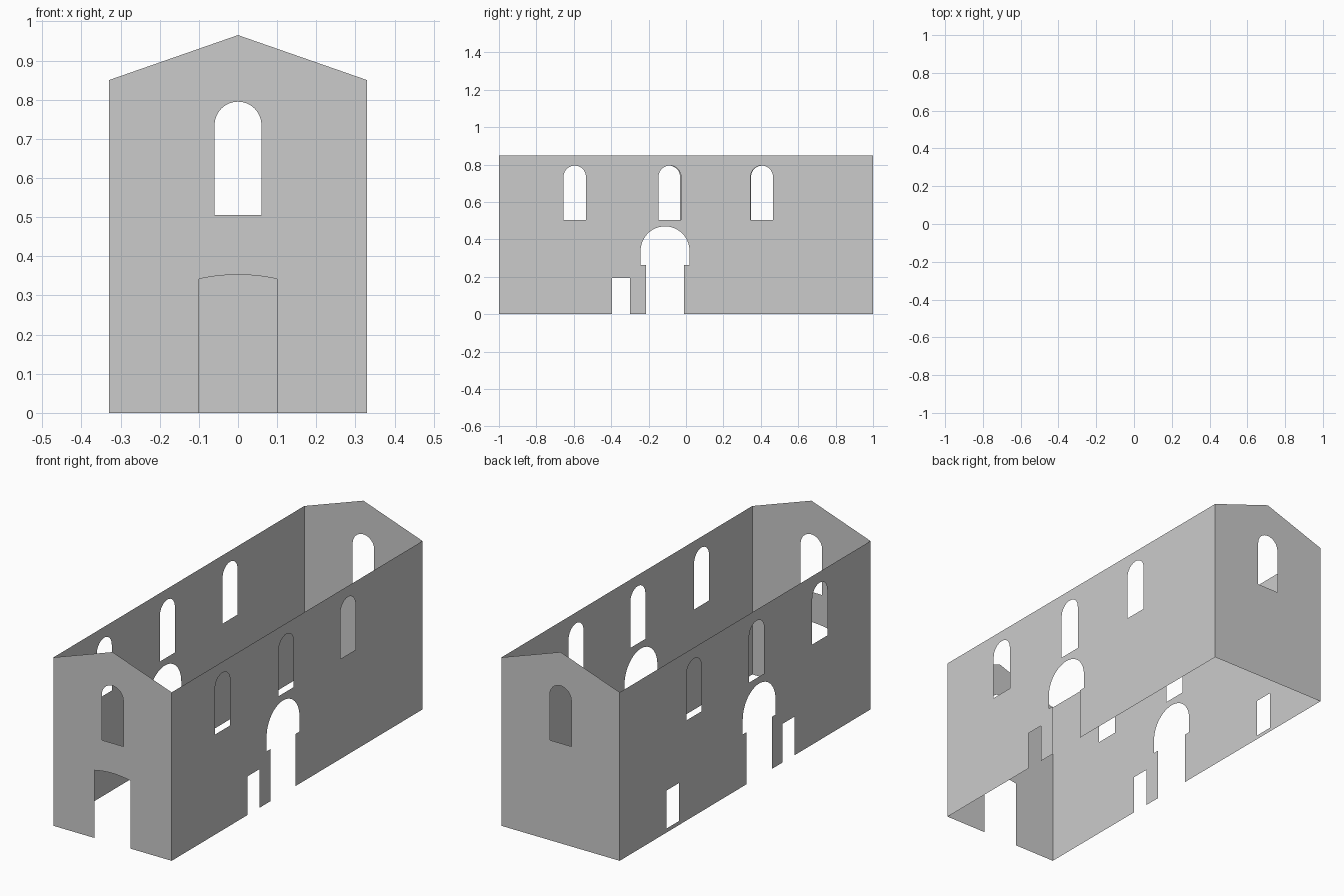
import bpy, bmesh
from math import sin, cos, pi
from mathutils import Vector

if "Cube" in bpy.data.objects:
    bpy.data.objects.remove(bpy.data.objects["Cube"])

W, L, EAVE, RIDGE = 0.33, 1.0, 0.85, 0.965


def arch(c, half, spring, rise, n=16):
    """Arched edge from left to right."""
    return [(c - half * cos(pi * i / n), spring + rise * sin(pi * i / n)) for i in range(n + 1)]


def window(c):
    return [(c - 0.06, 0.505)] + arch(c, 0.06, 0.735, 0.06) + [(c + 0.06, 0.505)]


def rect(a, b, z0, z1):
    return [(a, z0), (a, z1), (b, z1), (b, z0)]


def wall(name, outline, holes, place, normal):
    """Thin flat wall filled between its outline and the holes."""
    bm = bmesh.new()
    for loop in [outline] + holes:
        vs = [bm.verts.new(place(u, z)) for u, z in loop]
        for i, v in enumerate(vs):
            bm.edges.new((v, vs[(i + 1) % len(vs)]))
    bmesh.ops.triangle_fill(bm, use_beauty=True, use_dissolve=False,
                            edges=bm.edges[:], normal=Vector(normal))
    bm.normal_update()
    for f in bm.faces:
        if f.normal.dot(Vector(normal)) < 0:
            f.normal_flip()
    me = bpy.data.meshes.new(name)
    bm.to_mesh(me)
    bm.free()
    bpy.context.collection.objects.link(bpy.data.objects.new(name, me))


# Gable walls: front has a shallow-arched doorway, back is closed below
gable = [(W, 0), (W, EAVE), (0, RIDGE), (-W, EAVE), (-W, 0)]
n = 10
door_top = [(-0.1 + 0.2 * i / n, 0.342 + 0.011 * (1 - (2 * i / n - 1) ** 2)) for i in range(n + 1)]
door = [(-0.1, 0)] + door_top + [(0.1, 0)]
wall("front_wall", gable + door, [window(0)], lambda u, z: (u, -L, z), (0, -1, 0))
wall("back_wall", gable, [window(0)], lambda u, z: (u, L, z), (0, 1, 0))

# Side walls: small door and large shouldered archway open to the ground
archway = ([(-0.213, 0), (-0.213, 0.263), (-0.243, 0.263)]
           + arch(-0.112, 0.131, 0.338, 0.132, 24)
           + [(0.019, 0.263), (-0.012, 0.263), (-0.012, 0)])
side = ([(L, 0), (L, EAVE), (-L, EAVE), (-L, 0)]
        + rect(-0.395, -0.3, 0, 0.195) + archway)
wall("right_wall", side, [window(c) for c in (-0.595, -0.087, 0.405)],
     lambda u, z: (W, u, z), (1, 0, 0))
# Left wall also has a low opening near the back
wall("left_wall", side,
     [window(c) for c in (-0.595, -0.092, 0.408)] + [rect(0.527, 0.625, 0.02, 0.212)],
     lambda u, z: (-W, u, z), (-1, 0, 0))
